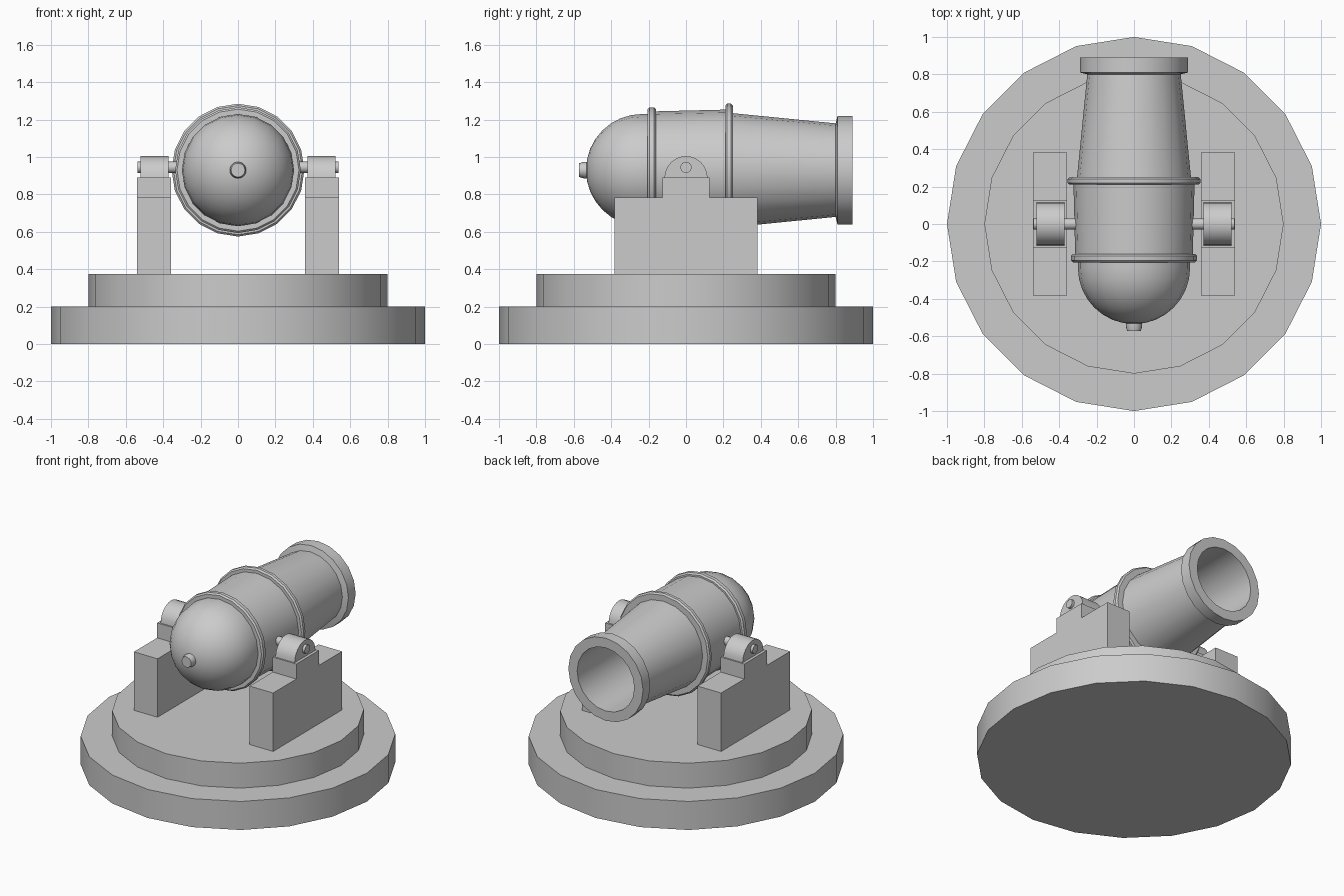
import bpy, bmesh
from math import sin, cos, pi, radians
from mathutils import Matrix, Vector

if "Cube" in bpy.data.objects:
    bpy.data.objects.remove(bpy.data.objects["Cube"])

SIDES = 20
AXIS_Z = 0.93


def finish(name, bm):
    bmesh.ops.recalc_face_normals(bm, faces=bm.faces)
    mesh = bpy.data.meshes.new(name)
    bm.to_mesh(mesh)
    bm.free()
    ob = bpy.data.objects.new(name, mesh)
    bpy.context.collection.objects.link(ob)
    bpy.ops.object.select_all(action='DESELECT')
    bpy.context.view_layer.objects.active = ob
    ob.select_set(True)
    bpy.ops.object.shade_smooth_by_angle(angle=radians(30))
    return ob


def disc(name, radius, z0, z1):
    bm = bmesh.new()
    bmesh.ops.create_cone(bm, cap_ends=True, segments=SIDES, radius1=radius,
                          radius2=radius, depth=z1 - z0,
                          matrix=Matrix.Translation((0, 0, (z0 + z1) / 2)))
    return finish(name, bm)


def lathe(name, profile, closed=False):
    """Revolve (y, radius) points about the barrel axis."""
    bm = bmesh.new()
    rings = []
    for y, r in profile:
        n = 1 if r == 0 else SIDES
        rings.append([bm.verts.new((r * sin(2 * pi * i / SIDES), y,
                                    AXIS_Z + r * cos(2 * pi * i / SIDES)))
                      for i in range(n)])
    pairs = list(zip(rings, rings[1:]))
    if closed:
        pairs.append((rings[-1], rings[0]))
    for a, b in pairs:
        for i in range(SIDES):
            j = (i + 1) % SIDES
            quad = [a[i % len(a)], a[j % len(a)], b[j % len(b)], b[i % len(b)]]
            bm.faces.new(list(dict.fromkeys(quad)))
    return finish(name, bm)


def extrude_x(name, outline, x0, x1):
    """Extrude a (y, z) outline from x0 to x1."""
    bm = bmesh.new()
    face = bm.faces.new([bm.verts.new((x0, y, z)) for y, z in outline])
    new = bmesh.ops.extrude_face_region(bm, geom=[face])['geom']
    bmesh.ops.translate(bm, vec=Vector((x1 - x0, 0, 0)),
                        verts=[v for v in new if isinstance(v, bmesh.types.BMVert)])
    return finish(name, bm)


def arc(cz, r, end, n):
    return [(r * cos(end * i / n), cz + r * sin(end * i / n)) for i in range(n + 1)]


# Stepped round base
disc("base_lower", 1.0, 0, 0.2)
disc("base_upper", 0.8, 0.2, 0.375)

# Barrel: rounded breech, body, tapered chase, muzzle lip and bore
dome = [(-0.235 - 0.30 * cos(pi / 2 * i / 8), 0.30 * sin(pi / 2 * i / 8))
        for i in range(9)]
dome[0] = (-0.535, 0)
lathe("barrel", dome + [
    (-0.19, 0.30), (-0.18, 0.314), (0.23, 0.324), (0.235, 0.306), (0.80, 0.25),
    (0.81, 0.29), (0.89, 0.29), (0.89, 0.222), (0.25, 0.222), (0.25, 0)])

# Raised bands around the barrel
for name, y0, y1, r in (("rear_band", -0.205, -0.16, 0.336),
                        ("front_band", 0.21, 0.25, 0.355)):
    b = 0.01
    lathe(name, [(y0, 0.29), (y0, r - b), (y0 + b, r), (y1 - b, r),
                 (y1, r - b), (y1, 0.29)], closed=True)

# Breech knob
lathe("breech_knob", [(-0.572, 0), (-0.572, 0.037), (-0.545, 0.044),
                      (-0.52, 0.044), (-0.52, 0)])

# Stepped supports, half-round bearings and trunnion pins on both sides
steps = [(-0.382, 0.375), (0.382, 0.375), (0.382, 0.785), (0.125, 0.785),
         (0.125, 0.89), (-0.125, 0.89), (-0.125, 0.785), (-0.382, 0.785)]
for side, s in (("left", -1), ("right", 1)):
    extrude_x(side + "_support", steps, s * 0.357, s * 0.54)
    extrude_x(side + "_bearing", arc(0.89, 0.115, pi, 12), s * 0.372, s * 0.52)
    extrude_x(side + "_trunnion", arc(0.945, 0.03, 2 * pi, 16)[:-1],
              s * 0.28, s * 0.538)
